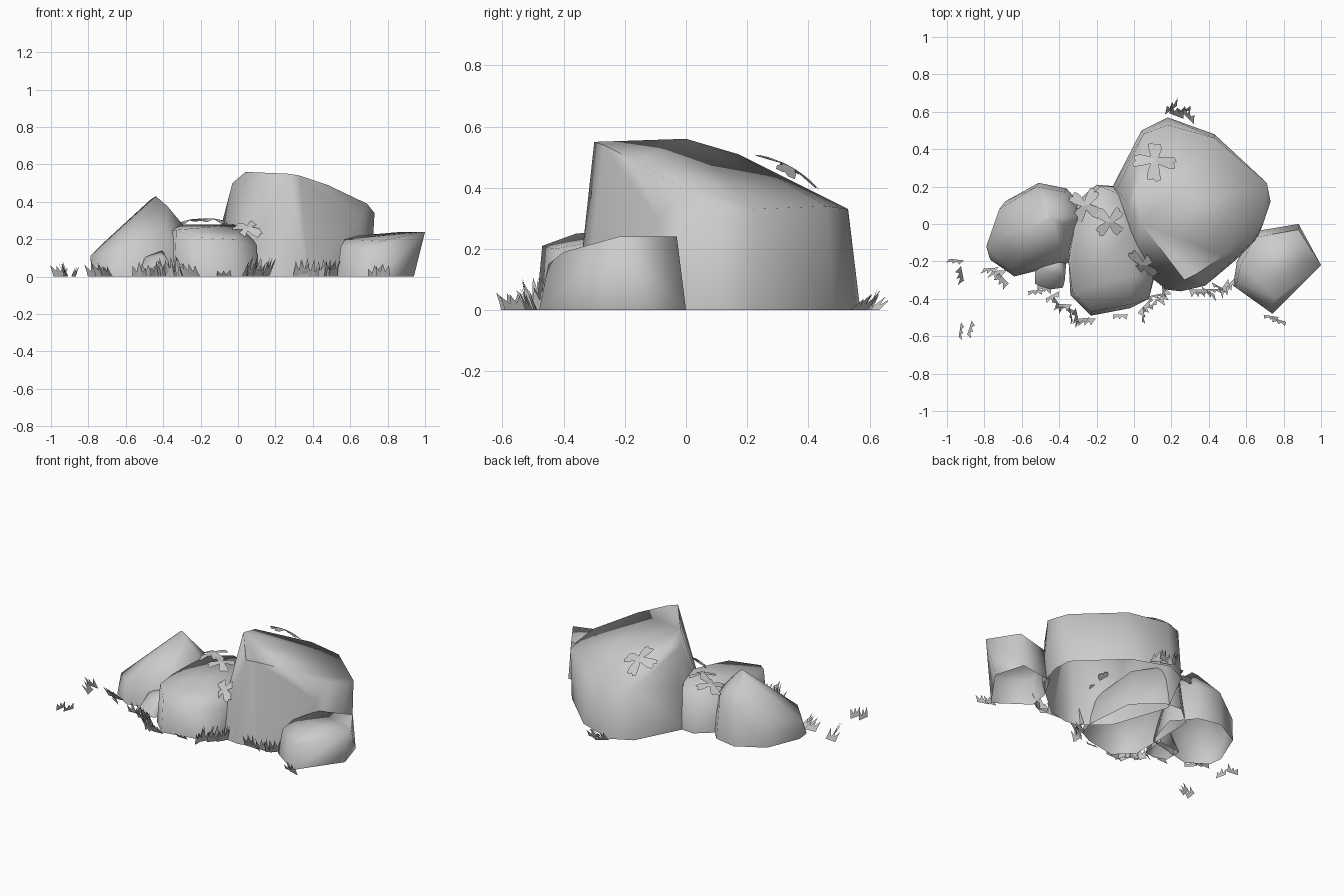
import bpy, bmesh, math, random
from mathutils import Vector

random.seed(4)
cube = bpy.data.objects.get("Cube")
if cube:
    bpy.data.objects.remove(cube)

stone = bpy.data.materials.new("stone_grey")
stone.use_nodes = True
stone.diffuse_color = (0.6, 0.6, 0.6, 1)
stone.node_tree.nodes["Principled BSDF"].inputs["Base Color"].default_value = stone.diffuse_color


def finish(name, bm, angle=None):
    mesh = bpy.data.meshes.new(name)
    bm.to_mesh(mesh)
    bm.free()
    mesh.materials.append(stone)
    obj = bpy.data.objects.new(name, mesh)
    bpy.context.collection.objects.link(obj)
    if angle:
        bpy.ops.object.select_all(action='DESELECT')
        obj.select_set(True)
        bpy.context.view_layer.objects.active = obj
        bpy.ops.object.shade_smooth_by_angle(angle=math.radians(angle))
    return obj


def rock(name, base, upper):
    """Convex boulder, open underneath."""
    bm = bmesh.new()
    for p in [(x, y, 0) for x, y in base] + upper:
        bm.verts.new(p)
    hull = bmesh.ops.convex_hull(bm, input=bm.verts[:])
    loose = {v for v in hull["geom_interior"] + hull["geom_unused"]
             if isinstance(v, bmesh.types.BMVert)}
    bmesh.ops.delete(bm, geom=list(loose), context='VERTS')
    floor = [f for f in bm.faces if max(v.co.z for v in f.verts) < 0.001]
    bmesh.ops.delete(bm, geom=floor, context='FACES')
    bmesh.ops.recalc_face_normals(bm, faces=bm.faces[:])
    finish(name, bm, 80)


# Boulders
rock("main_boulder",
     [(-.13, .17), (.04, .5), (.18, .57), (.43, .48), (.7, .22), (.71, .1),
      (.65, -.1), (.5, -.23), (.38, -.33), (.25, -.36), (.17, -.35), (0, -.21)],
     [(.04, 0, .56), (.27, -.3, .55), (.33, -.27, .54), (.48, -.17, .49),
      (-.03, .1, .5), (.01, .17, .51), (.69, 0, .39), (.73, .12, .34),
      (.71, .22, .33), (.43, .46, .34), (.18, .53, .33), (.05, .48, .34),
      (-.09, .19, .27), (.64, -.09, .3)])
rock("peaked_boulder",
     [(-.78, -.1), (-.77, -.19), (-.64, -.28), (-.45, -.22), (-.32, -.2),
      (-.24, .05), (-.36, .19), (-.51, .22), (-.69, .12)],
     [(-.44, .03, .43), (-.47, .05, .41), (-.38, 0, .38), (-.28, .04, .26),
      (-.52, .2, .24), (-.37, .17, .25), (-.72, .08, .18), (-.79, -.12, .11),
      (-.66, -.25, .14), (-.36, -.19, .18)])
rock("front_boulder",
     [(-.34, -.15), (-.34, -.38), (-.23, -.49), (-.02, -.45), (.08, -.4),
      (.11, -.28), (.08, .05), (-.08, .2), (-.2, .21), (-.33, .1)],
     [(-.35, -.2, .25), (-.33, -.36, .25), (-.23, -.47, .21), (-.02, -.43, .2),
      (.1, -.3, .17), (0, -.27, .23), (-.3, .08, .28), (-.18, .2, .27),
      (-.1, .17, .28), (.02, 0, .28)])
rock("side_boulder",
     [(.94, -.2), (.88, 0), (.74, -.48), (.53, -.33), (.55, -.2), (.64, -.04)],
     [(1, -.22, .24), (.88, -.03, .24), (.73, -.45, .15), (.76, -.4, .19),
      (.55, -.31, .16), (.57, -.22, .2), (.65, -.07, .22)])
rock("small_boulder",
     [(-.53, -.2), (-.53, -.32), (-.45, -.35), (-.38, -.34), (-.36, -.18)],
     [(-.5, -.24, .1), (-.41, -.27, .11), (-.37, -.3, .08), (-.41, -.18, .15)])


def leaf(name, centre, normal, size, petals, spin):
    """One lobed leaf, its petals drooping around a shared middle."""
    bm = bmesh.new()
    turn = Vector(normal).to_track_quat('Z', 'Y')
    step = math.tau / petals
    outline = [(0, .25), (.22, .7), (.32, .95), (.46, .92), (.5, .85), (.58, 1), (.72, .95), (.8, .6)]
    middle = bm.verts.new(centre)
    ring = []
    for i in range(petals):
        for t, r in outline:
            a = spin + (i + t) * step
            p = Vector((r * math.cos(a), r * math.sin(a), -.18 * r * r))
            ring.append(bm.verts.new(Vector(centre) + turn @ p * size))
    n = len(outline)
    for i in range(petals):
        lobe = [ring[(i * n + k) % len(ring)] for k in range(n + 1)]
        bm.faces.new([middle] + lobe)
    finish(name, bm)


leaf("leaf_back", (.11, .34, .47), (.1, .55, 1), .12, 4, .9)
leaf("leaf_left", (-.26, .1, .305), (-.2, 0, 1), .1, 4, .2)
leaf("leaf_middle", (-.13, .01, .31), (.1, -.1, 1), .09, 4, .8)
leaf("leaf_front", (.05, -.22, .26), (-.25, -.6, .75), .1, 4, .4)


def grass(name, start, end, tufts, height):
    """Row of tufts, each a few broad bent blades turned at random."""
    bm = bmesh.new()
    a, b = Vector((*start, 0)), Vector((*end, 0))
    along = (b - a).normalized()
    out = Vector((along.y, -along.x, 0))
    for i in range(tufts):
        mid = a.lerp(b, (i + .5) / tufts) + out * random.uniform(-.02, .02)
        turn = random.uniform(-.9, .9)
        across = along * math.cos(turn) + out * math.sin(turn)
        lean = out * random.uniform(.02, .05)
        for k in (-1, 0, 1):
            h = height * random.uniform(.5, 1)
            root = mid + across * k * .024
            side = across * .016
            bend = root + lean * .4 + Vector((0, 0, h * .4))
            tip = root + lean + across * k * .012 + Vector((0, 0, h))
            p = [bm.verts.new(c) for c in (root - side, root + side, bend + side * .8, tip, bend - side * .8)]
            bm.faces.new((p[0], p[1], p[2], p[4]))
            bm.faces.new((p[4], p[2], p[3]))
    finish(name, bm)


rows = [((-.98, -.17), (-.88, -.28), 2, .11), ((-.94, -.59), (-.87, -.53), 2, .06),
        ((-.77, -.21), (-.67, -.29), 3, .08), ((-.55, -.35), (-.41, -.36), 3, .09),
        ((-.42, -.42), (-.24, -.53), 7, .11), ((-.1, -.46), (-.04, -.47), 1, .06),
        ((.03, -.49), (.16, -.33), 7, .11), ((.32, -.36), (.52, -.3), 7, .1),
        ((.71, -.49), (.8, -.5), 2, .08), ((.31, .58), (.18, .6), 4, .07)]
for i, row in enumerate(rows):
    grass(f"grass_row_{i + 1}", *row)
